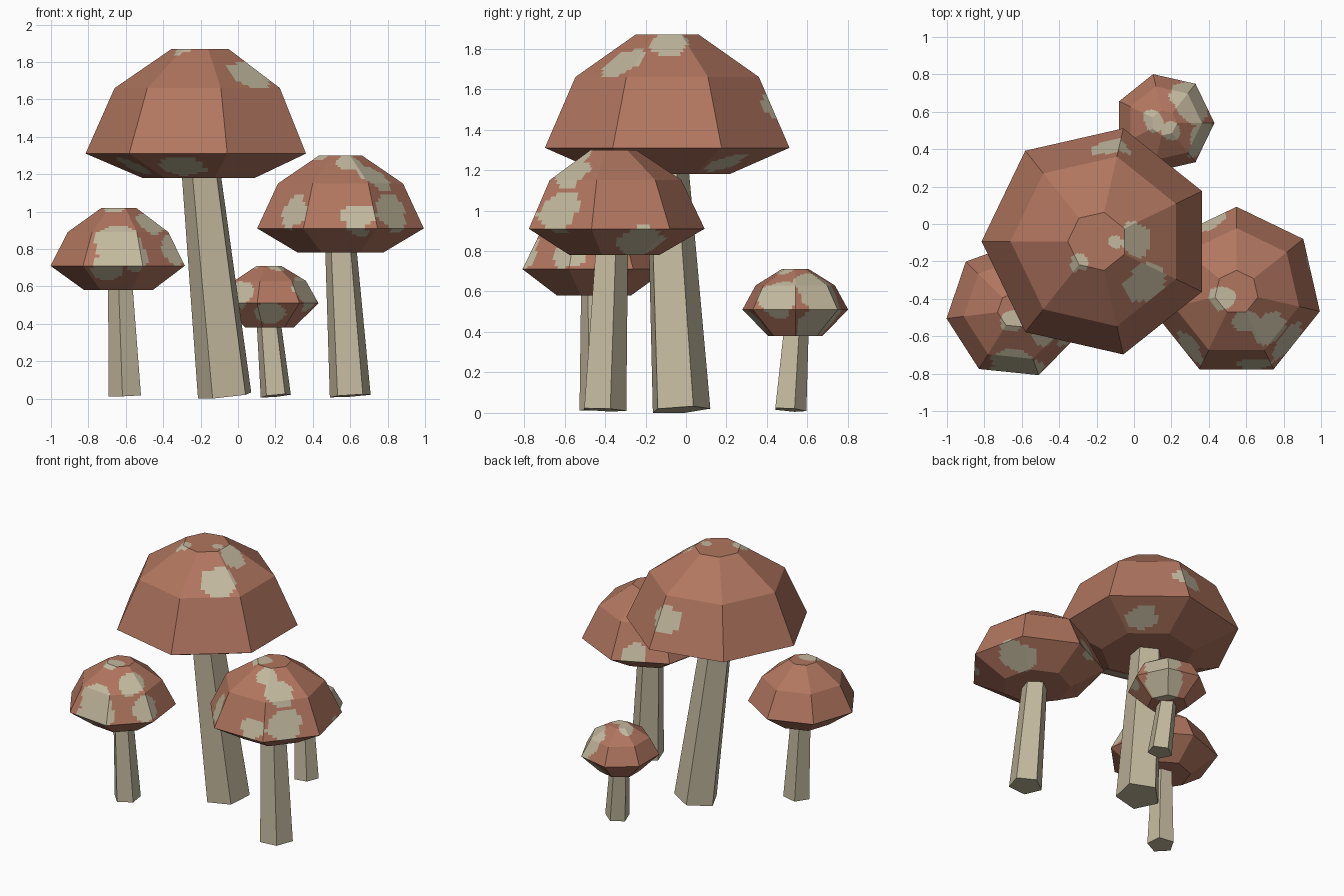
import bpy
import bmesh
from math import cos, sin, radians, tau
from mathutils import Vector, noise

default_cube = bpy.data.objects.get("Cube")
if default_cube:
    bpy.data.objects.remove(default_cube, do_unlink=True)


def make_material(name, colour):
    material = bpy.data.materials.new(name)
    material.use_nodes = True
    material.diffuse_color = (*colour, 1)
    shader = material.node_tree.nodes["Principled BSDF"]
    shader.inputs["Base Color"].default_value = (*colour, 1)
    shader.inputs["Roughness"].default_value = 0.9
    return material


RUST = make_material("rust_red", (0.44, 0.18, 0.115))
CREAM = make_material("pale_cream", (0.54, 0.48, 0.34))


def finish(name, bm, materials):
    bmesh.ops.recalc_face_normals(bm, faces=bm.faces[:])
    mesh = bpy.data.meshes.new(name)
    bm.to_mesh(mesh)
    bm.free()
    for material in materials:
        mesh.materials.append(material)
    obj = bpy.data.objects.new(name, mesh)
    bpy.context.collection.objects.link(obj)
    return obj


def is_spotted(point, spots):
    # Slight noise gives the spots a ragged outline
    wobble = 0.025 * noise.noise(point * 12)
    return any((point - Vector(s[:3])).length < s[3] + wobble for s in spots)


def build_cap(name, centre, radius, turn, heights, spots, sides=7, cells=12):
    """Seven-sided dome; each panel is gridded, spotted, then merged flat."""
    under, rim, shoulder, crown = heights
    profile = [(0, under), (0.51, under), (1, rim),
               (0.75, shoulder), (0.257, crown), (0, crown)]

    def corner(side, ring):
        angle = radians(turn) + tau * side / sides
        reach = radius * ring[0]
        return Vector((centre[0] + reach * cos(angle),
                       centre[1] + reach * sin(angle), ring[1]))

    bm = bmesh.new()
    for lower, upper in zip(profile, profile[1:]):
        for side in range(sides):
            a, b = corner(side, lower), corner(side + 1, lower)
            c, d = corner(side, upper), corner(side + 1, upper)

            def at(i, j):
                u, v = i / cells, j / cells
                return a.lerp(b, u).lerp(c.lerp(d, u), v)

            grid = [[bm.verts.new(at(i, j)) for i in range(cells + 1)]
                    for j in range(cells + 1)]
            for j in range(cells):
                for i in range(cells):
                    face = bm.faces.new((grid[j][i], grid[j][i + 1],
                                         grid[j + 1][i + 1], grid[j + 1][i]))
                    middle = at(i + 0.5, j + 0.5)
                    face.material_index = int(is_spotted(middle, spots))
    bmesh.ops.remove_doubles(bm, verts=bm.verts[:], dist=0.0002)
    bmesh.ops.recalc_face_normals(bm, faces=bm.faces[:])
    bmesh.ops.dissolve_limit(bm, angle_limit=radians(1), verts=bm.verts[:],
                             edges=bm.edges[:], delimit={'MATERIAL'})
    return finish(name, bm, (RUST, CREAM))


def build_stem(name, foot, top, foot_radius, top_radius, turn, sides=5):
    """Leaning, tapered five-sided stem, cut square to its own axis."""
    foot, top = Vector(foot), Vector(top)
    lean = Vector((0, 0, 1)).rotation_difference(top - foot)
    bm = bmesh.new()
    rings = []
    for centre, radius in ((foot, foot_radius), (top, top_radius)):
        ring = []
        for side in range(sides):
            angle = radians(turn) + tau * side / sides
            offset = Vector((radius * cos(angle), radius * sin(angle), 0))
            ring.append(bm.verts.new(centre + lean @ offset))
        rings.append(ring)
        bm.faces.new(ring)
    for i in range(sides):
        k = (i + 1) % sides
        bm.faces.new((rings[0][i], rings[0][k], rings[1][k], rings[1][i]))
    return finish(name, bm, (CREAM,))


# Spots are (x, y, z, size)
large_spots = [
    (0, -0.08, 1.8, 0.1), (-0.1, -0.09, 1.87, 0.04), (0.06, -0.31, 1.73, 0.12),
    (-0.13, 0.42, 1.52, 0.1), (-0.29, -0.2, 1.86, 0.05),
    (-0.3, -0.5, 1.24, 0.12), (-0.56, -0.32, 1.23, 0.09),
    (0.09, 0.2, 1.24, 0.1)]
medium_spots = [
    (0.6, -0.51, 1.25, 0.07), (0.73, -0.56, 1.19, 0.1),
    (0.65, -0.73, 0.96, 0.09), (0.83, -0.63, 1, 0.11),
    (0.29, -0.67, 1, 0.1), (0.83, -0.22, 0.85, 0.12),
    (0.41, 0, 0.96, 0.08), (0.47, -0.4, 1.29, 0.07)]
front_spots = [
    (-0.64, -0.74, 0.82, 0.13), (-0.56, -0.76, 0.76, 0.08),
    (-0.69, -0.76, 0.68, 0.09), (-0.48, -0.56, 0.93, 0.09),
    (-0.35, -0.57, 0.79, 0.09), (-0.64, -0.52, 1.01, 0.06)]
small_spots = [
    (0.31, 0.66, 0.6, 0.13), (0.37, 0.45, 0.57, 0.1),
    (0.1, 0.55, 0.7, 0.06), (0.2, 0.5, 0.7, 0.05),
    (0.01, 0.38, 0.56, 0.08), (0.16, 0.34, 0.45, 0.08),
    (0.3, 0.66, 0.45, 0.13)]

# Large mushroom in the middle
build_cap("large_cap", (-0.195, -0.093), 0.62, 25.7,
          (1.18, 1.31, 1.66, 1.87), large_spots)
build_stem("large_stem", (-0.065, -0.03, 0.015), (-0.192, -0.095, 1.2),
           0.152, 0.11, 26)

# Medium mushroom on the left side
build_cap("medium_cap", (0.548, -0.365), 0.457, 90,
          (0.78, 0.91, 1.15, 1.3), medium_spots)
build_stem("medium_stem", (0.6, -0.41, 0.015), (0.55, -0.375, 0.8),
           0.115, 0.088, 18)

# Front mushroom on the right side
build_cap("front_cap", (-0.635, -0.46), 0.37, 187,
          (0.58, 0.71, 0.89, 1.02), front_spots)
build_stem("front_stem", (-0.6, -0.435, 0.015), (-0.625, -0.45, 0.6),
           0.093, 0.07, 43)

# Small mushroom at the back
build_cap("small_cap", (0.162, 0.54), 0.268, 0,
          (0.38, 0.51, 0.63, 0.71), small_spots)
build_stem("small_stem", (0.202, 0.51, 0.015), (0.165, 0.538, 0.4),
           0.085, 0.068, 18)
